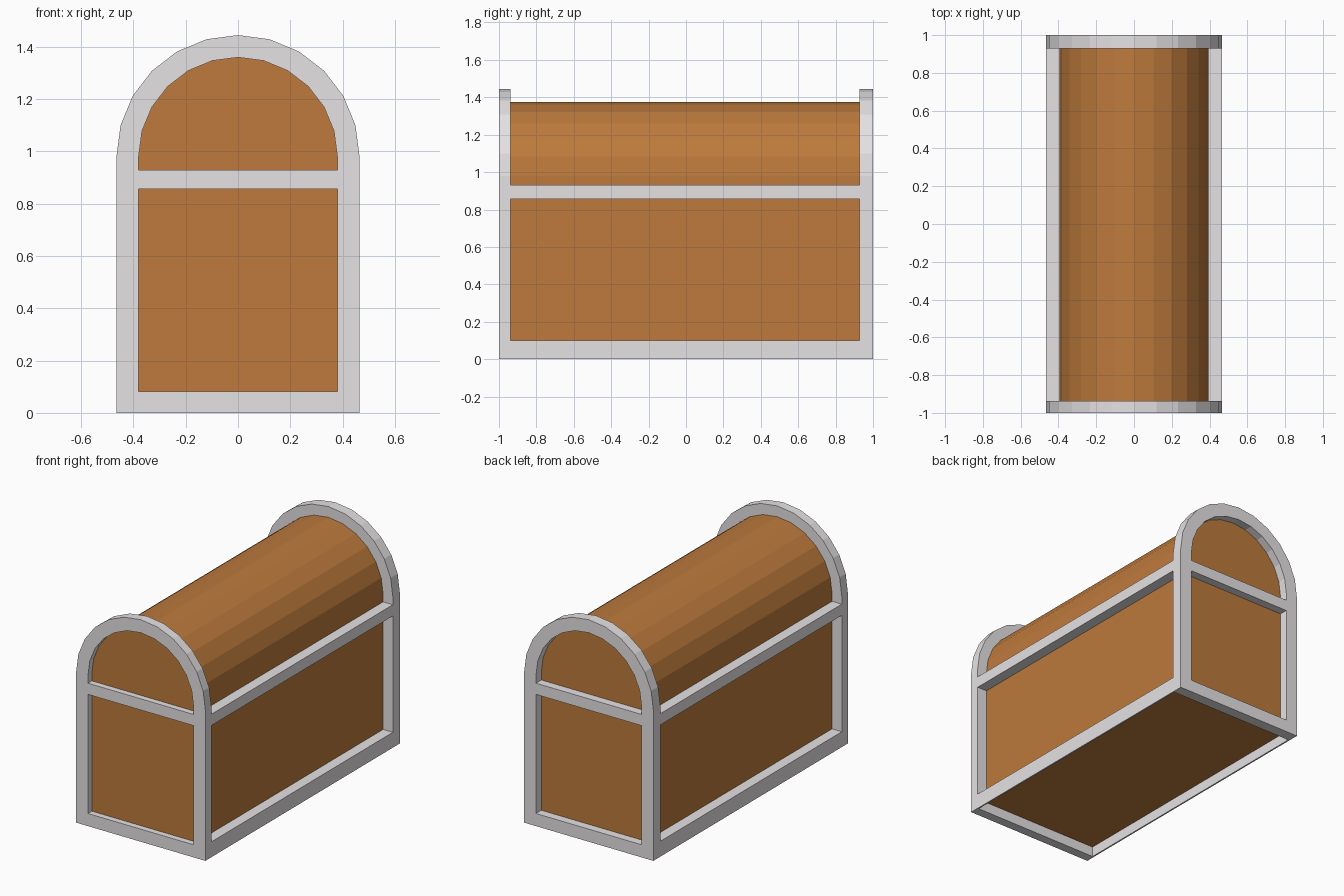
import bpy, bmesh, math

cube = bpy.data.objects.get("Cube")
if cube:
    bpy.data.objects.remove(cube, do_unlink=True)


def material(name, rgb):
    m = bpy.data.materials.new(name)
    m.use_nodes = True
    m.diffuse_color = (*rgb, 1)
    m.node_tree.nodes["Principled BSDF"].inputs["Base Color"].default_value = (*rgb, 1)
    return m


GREY = material("pale_metal", (0.79, 0.76, 0.775))
WOOD = material("brown_wood", (0.51, 0.195, 0.045))

HALF_W, SPRING = 0.465, 0.98      # outer half width, height where the arch starts
FRONT, BACK = -0.938, 0.928       # inner faces of the two end frames
FLOOR = 0.066                     # height of the recessed underside


def finish(name, bm, mat):
    mesh = bpy.data.meshes.new(name)
    bm.to_mesh(mesh)
    bm.free()
    mesh.materials.append(mat)
    bpy.context.collection.objects.link(bpy.data.objects.new(name, mesh))


def box(name, x, y, z, mat):
    bm = bmesh.new()
    bmesh.ops.create_cube(bm, size=1)
    for v in bm.verts:
        v.co = [(a + b) / 2 + c * (b - a) for (a, b), c in zip((x, y, z), v.co)]
    finish(name, bm, mat)


def arch(radius, bottom, segments=12):
    """Outline with a straight lower part and a half-round top."""
    curve = [(radius * math.cos(math.pi * i / segments),
              SPRING + radius * math.sin(math.pi * i / segments))
             for i in range(segments + 1)]
    return [(radius, bottom)] + curve + [(-radius, bottom)]


def end_frame(name, y0, y1):
    bm = bmesh.new()
    loops = [[bm.verts.new((x, y, z)) for x, z in outline]
             for outline, y in ((arch(HALF_W, 0), y0), (arch(HALF_W, 0), y1),
                                (arch(0.38, 0.082), y1), (arch(0.38, 0.082), y0))]
    n = len(loops[0])
    for k in range(4):
        a, b = loops[k], loops[(k + 1) % 4]
        for i in range(n):
            j = (i + 1) % n
            bm.faces.new((a[i], a[j], b[j], b[i]))
    bmesh.ops.recalc_face_normals(bm, faces=bm.faces)
    finish(name, bm, GREY)


# Wooden body with barrel top
bm = bmesh.new()
face = bm.faces.new([bm.verts.new((x, -0.96, z)) for x, z in arch(0.395, FLOOR + 0.01)])
out = bmesh.ops.extrude_face_region(bm, geom=[face])
for v in out["geom"]:
    if isinstance(v, bmesh.types.BMVert):
        v.co.y = 0.945
bmesh.ops.recalc_face_normals(bm, faces=bm.faces)
finish("chest_body", bm, WOOD)

# Recessed floor board
box("floor_board", (-0.455, 0.455), (FRONT, BACK), (FLOOR, 0.09), WOOD)

# Arched frames and crossbars at both ends
for side, y0, y1 in (("front", -1, FRONT), ("back", BACK, 1)):
    end_frame(side + "_frame", y0, y1)
    box(side + "_crossbar", (-0.38, 0.38), (y0, y1), (0.857, 0.93), GREY)

# Long rails on both sides; the lower one is a ledge with a thin skirt around the floor
for side, s in (("left", 1), ("right", -1)):
    inner, skirt, outer = s * 0.385, s * 0.455, s * HALF_W
    span = (FRONT, BACK)
    box(side + "_middle_rail", sorted((inner, outer)), span, (0.857, 0.93), GREY)
    box(side + "_bottom_ledge", sorted((inner, outer)), span, (0.09, 0.10), GREY)
    box(side + "_bottom_skirt", sorted((skirt, outer)), span, (0, 0.09), GREY)
